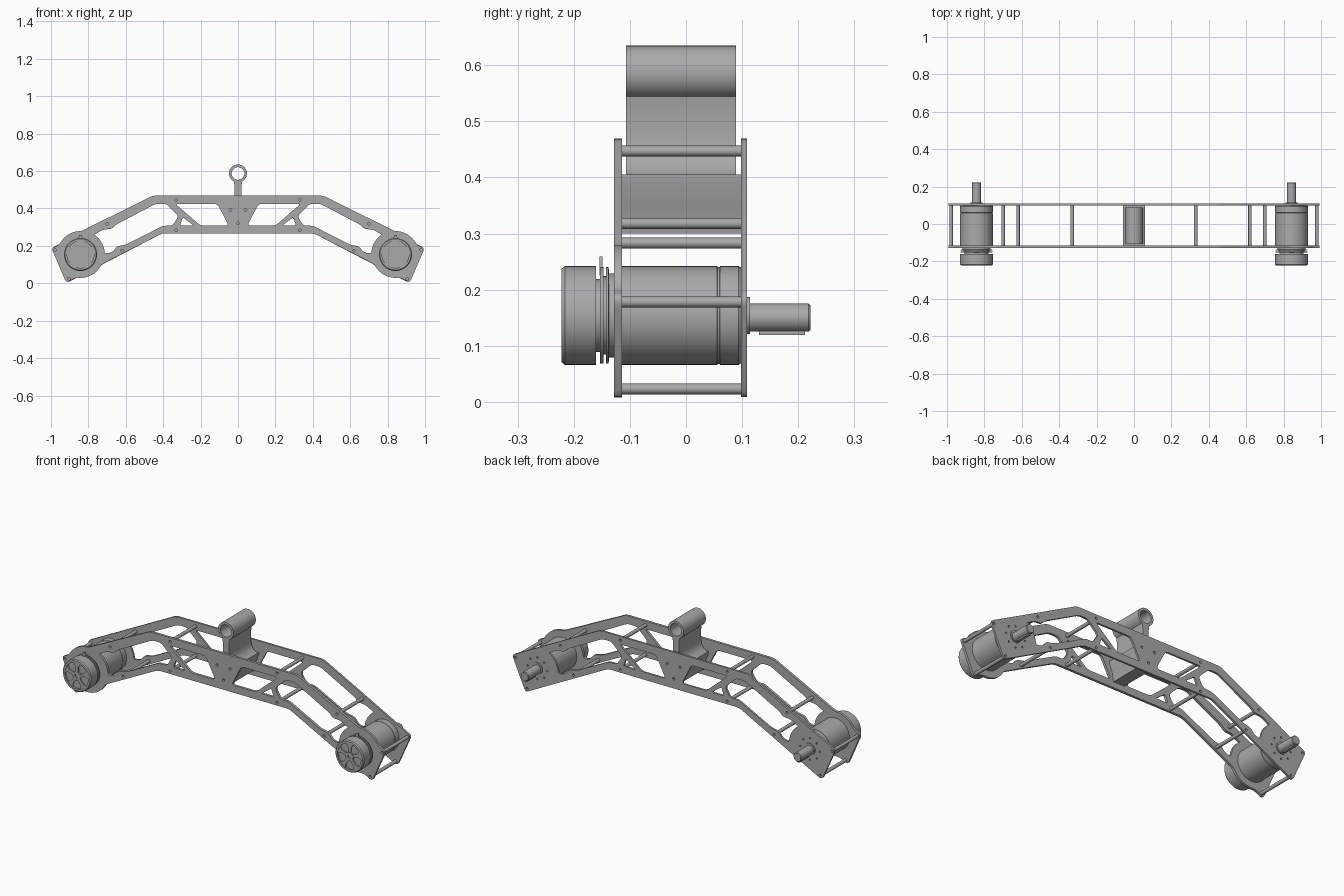
import bpy, bmesh
from math import sin, cos, pi, radians
from mathutils import Vector, Matrix

cube = bpy.data.objects.get("Cube")
if cube:
    bpy.data.objects.remove(cube, do_unlink=True)

metal = bpy.data.materials.new("grey metal")
metal.use_nodes = True
grey = (0.4, 0.4, 0.4, 1)
metal.diffuse_color = grey
metal.node_tree.nodes["Principled BSDF"].inputs["Base Color"].default_value = grey


def finish(obj):
    """Give the object its material and smooth shading with sharp edges."""
    obj.data.materials.clear()
    obj.data.materials.append(metal)
    bpy.ops.object.select_all(action='DESELECT')
    obj.select_set(True)
    bpy.context.view_layer.objects.active = obj
    bpy.ops.object.shade_smooth_by_angle(angle=radians(35))
    return obj


def arc(cx, cz, r, a0, a1, n=12):
    return [(cx + r * cos(radians(a0 + (a1 - a0) * i / n)),
             cz + r * sin(radians(a0 + (a1 - a0) * i / n))) for i in range(n + 1)]


def circle(cx, cz, r, n=16):
    return arc(cx, cz, r, 0, 360, n)[:-1]


def flip(loop):
    return [(-x, z) for x, z in loop]


def mirrored(half):
    return half + [(-x, z) for x, z in reversed(half) if x > 1e-4]


def rounded(loop, r):
    """Round every corner of a loop."""
    out = []
    for i, p in enumerate(loop):
        p, a, b = Vector(p), Vector(loop[i - 1]), Vector(loop[(i + 1) % len(loop)])
        s = p + (a - p) * min(r / (a - p).length, 0.45)
        e = p + (b - p) * min(r / (b - p).length, 0.45)
        for k in range(5):
            t = k / 4
            out.append(tuple(s * (1 - t) ** 2 + p * 2 * t * (1 - t) + e * t * t))
    return out


def prism(name, loops, y0, y1):
    """Solid with an x-z outline and holes, reaching from y0 to y1."""
    curve = bpy.data.curves.new(name, 'CURVE')
    curve.dimensions = '2D'
    curve.fill_mode = 'BOTH'
    curve.extrude = (y1 - y0) / 2
    for loop in loops:
        spline = curve.splines.new('POLY')
        spline.points.add(len(loop) - 1)
        for point, (x, z) in zip(spline.points, loop):
            point.co = (x, z, 0, 1)
        spline.use_cyclic_u = True
    obj = bpy.data.objects.new(name, curve)
    bpy.context.collection.objects.link(obj)
    obj.location.y = (y0 + y1) / 2
    obj.rotation_euler.x = pi / 2
    bpy.ops.object.select_all(action='DESELECT')
    obj.select_set(True)
    bpy.context.view_layer.objects.active = obj
    bpy.ops.object.convert(target='MESH')
    return finish(bpy.context.view_layer.objects.active)


def lathe(name, x, z, profile, steps=48):
    """Turned part around a y axis; the profile is (radius, y)."""
    bm = bmesh.new()
    verts = [bm.verts.new((r, y, 0)) for r, y in profile]
    edges = [bm.edges.new(pair) for pair in zip(verts, verts[1:])]
    bmesh.ops.spin(bm, geom=verts + edges, cent=(0, 0, 0), axis=(0, 1, 0),
                   angle=2 * pi, steps=steps)
    bmesh.ops.remove_doubles(bm, verts=bm.verts, dist=1e-5)
    bmesh.ops.recalc_face_normals(bm, faces=bm.faces)
    bm.transform(Matrix.Translation((x, 0, z)))
    mesh = bpy.data.meshes.new(name)
    bm.to_mesh(mesh)
    bm.free()
    obj = bpy.data.objects.new(name, mesh)
    bpy.context.collection.objects.link(obj)
    return finish(obj)


def rod(name, x, z, r, y0, y1, steps=16):
    return lathe(name, x, z, [(0, y0), (r, y0), (r, y1), (0, y1)], steps)


MX, MZ = 0.842, 0.154           # motor axis
FRONT = (-0.128, -0.114)        # front plate thickness span
BACK = (0.098, 0.109)           # back plate thickness span
posts = [(0.33, 0.447), (0.33, 0.283), (0.70, 0.318), (0.62, 0.175),
         (0.978, 0.178), (0.905, 0.023)]

# Openings shared by both side plates
upper_window = rounded([(0.11, 0.425), (0.335, 0.425), (0.2, 0.308), (0.05, 0.308)], 0.02)
small_window = rounded([(0.295, 0.352), (0.31, 0.308), (0.235, 0.308)], 0.01)
arm_window = rounded(
    [(0.385, 0.425), (0.44, 0.425), (0.655, 0.312), (0.675, 0.29), (0.72, 0.288), (0.765, 0.262)]
    + arc(MX, MZ, 0.13, 125, 178, 6)
    + [(0.672, 0.165), (0.648, 0.198), (0.60, 0.206), (0.40, 0.308), (0.35, 0.308), (0.318, 0.36)],
    0.018)
holes = [circle(0, 0.32, 0.007), circle(0.04, 0.393, 0.007), circle(-0.04, 0.393, 0.007)]
for loop in [upper_window, small_window, arm_window] + [circle(x, z, 0.007) for x, z in posts]:
    holes += [loop, flip(loop)]

# Side plates: lobed motor mount at the front, square ends at the back
front_half = ([(0.455, 0.469)] + arc(MX, MZ, 0.125, 92, 30)
              + [(0.965, 0.2), (0.998, 0.188), (0.918, 0.002), (0.885, 0.022)]
              + arc(MX, MZ, 0.125, -82, -155) + [(0.405, 0.267)])
back_half = [(0.455, 0.469), (0.998, 0.188), (0.915, 0.002), (0.405, 0.267)]
prism("front_plate", [rounded(mirrored(front_half), 0.02)] + holes, *FRONT)
bolt_circle = [circle(side * MX + 0.06 * cos(i * pi / 4), MZ + 0.06 * sin(i * pi / 4), 0.005, 10)
               for side in (-1, 1) for i in range(8)]
prism("back_plate", [rounded(mirrored(back_half), 0.02)] + holes + bolt_circle, *BACK)

# Hanger: eye, flared stem and tapered block
eye = ([(0, 0.635)] + arc(0, 0.587, 0.048, 80, -62)
       + [(0.018, 0.515), (0.018, 0.465), (0.022, 0.44), (0.035, 0.418), (0.06, 0.405)])
prism("hanger_eye", [mirrored(eye), circle(0, 0.587, 0.034, 32)], -0.107, 0.089)
prism("hanger_block", [mirrored([(0.06, 0.405), (0.06, 0.393), (0.043, 0.35), (0.034, 0.3)])],
      FRONT[1], BACK[0])

for side, word in ((1, "left"), (-1, "right")):
    cx = side * MX
    # Spacer posts between the plates
    for i, (x, z) in enumerate(posts):
        rod(f"{word}_spacer_{i + 1}", side * x, z, 0.0095, FRONT[1], BACK[0])

    # Motor body, mounting flange and output shaft
    lathe(f"{word}_motor_body", cx, MZ,
          [(0, -0.114), (0.088, -0.114), (0.088, 0.055), (0.0865, 0.056), (0.0865, 0.06),
           (0.088, 0.061), (0.088, 0.094), (0.085, 0.098), (0, 0.098)])
    lathe(f"{word}_brake_mount", cx, MZ,
          [(0, -0.128), (0.075, -0.128), (0.075, -0.137), (0.086, -0.138), (0.086, -0.143),
           (0.07, -0.143), (0.07, -0.147), (0.086, -0.147), (0.086, -0.153), (0.065, -0.153),
           (0.065, -0.161), (0, -0.161)])
    rod(f"{word}_shaft_boss", cx, MZ, 0.033, 0.108, 0.114, 32)
    lathe(f"{word}_shaft", cx, MZ - 0.004,
          [(0, 0.1), (0.025, 0.1), (0.025, 0.218), (0.022, 0.222), (0, 0.222)], 32)
    prism(f"{word}_shaft_key", [[(cx - 0.008, 0.119), (cx + 0.008, 0.119),
                                 (cx + 0.008, 0.14), (cx - 0.008, 0.14)]], 0.13, 0.212)
    prism(f"{word}_lever_tab", [rounded([(cx - 0.012, 0.225), (cx + 0.012, 0.225),
                                         (cx + 0.008, 0.259), (cx - 0.008, 0.259)], 0.005)],
          -0.154, -0.149)

    # End cap with recessed face, five spokes and a hub
    lathe(f"{word}_end_cap", cx, MZ,
          [(0, -0.16), (0.088, -0.16), (0.088, -0.216), (0.083, -0.222), (0.072, -0.222),
           (0.072, -0.213), (0.024, -0.213), (0.024, -0.221), (0.01, -0.221),
           (0.01, -0.216), (0, -0.216)])
    for i in range(5):
        a = radians(90 + 72 * i)
        u, v = Vector((cos(a), sin(a))), Vector((-sin(a), cos(a)))
        c = Vector((cx, MZ))
        spoke = [c + u * 0.02 - v * 0.009, c + u * 0.052 - v * 0.009, c + u * 0.073 - v * 0.024,
                 c + u * 0.073 + v * 0.024, c + u * 0.052 + v * 0.009, c + u * 0.02 + v * 0.009]
        prism(f"{word}_cap_spoke_{i + 1}", [[tuple(p) for p in spoke]], -0.2195, -0.212)
